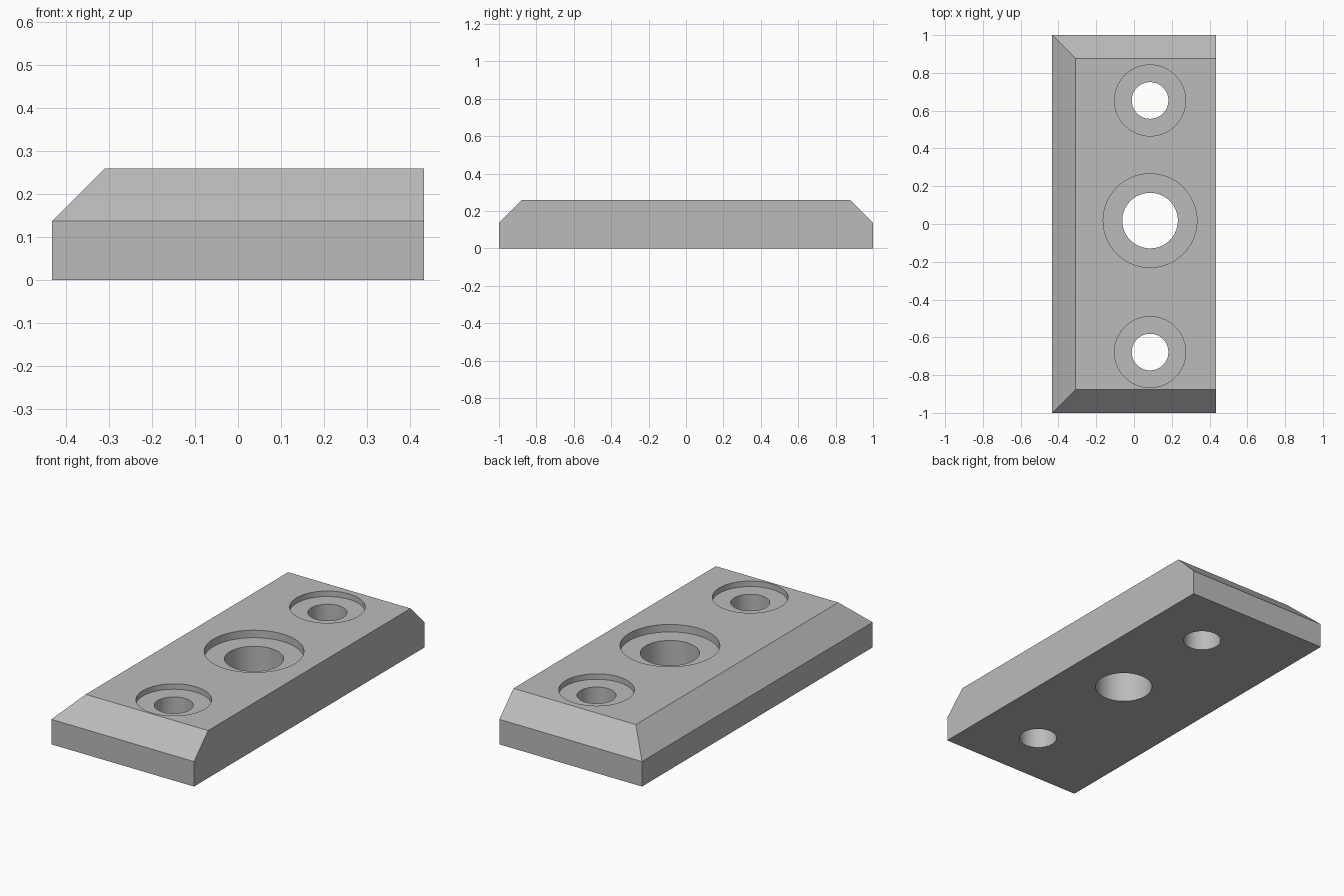
import bpy, bmesh, math

if "Cube" in bpy.data.objects:
    bpy.data.objects.remove(bpy.data.objects["Cube"], do_unlink=True)

HALF_X, HALF_Y, HEIGHT, CHAMFER = 0.433, 1.0, 0.26, 0.123
HOLE_X = 0.085

grey = bpy.data.materials.new("plain grey")
grey.use_nodes = True
colour = (0.5, 0.5, 0.5, 1)
grey.diffuse_color = colour
grey.node_tree.nodes["Principled BSDF"].inputs["Base Color"].default_value = colour

# Plate: straight lower block, then a top raised with three sloped sides
bm = bmesh.new()
outline = [(-1, -1), (1, -1), (1, 1), (-1, 1)]
base = bm.faces.new([bm.verts.new((x * HALF_X, y * HALF_Y, 0)) for x, y in outline])


def raise_face(face, height):
    result = bmesh.ops.extrude_face_region(bm, geom=[face], use_keep_orig=False)
    verts = [g for g in result["geom"] if isinstance(g, bmesh.types.BMVert)]
    bmesh.ops.translate(bm, verts=verts, vec=(0, 0, height))
    return verts, next(g for g in result["geom"] if isinstance(g, bmesh.types.BMFace))


bottom = base.copy()
bottom_verts, middle = raise_face(base, HEIGHT - CHAMFER)
top_verts, top = raise_face(middle, CHAMFER)
for v in top_verts:
    v.co.y -= math.copysign(CHAMFER, v.co.y)
    if v.co.x < 0:
        v.co.x += CHAMFER
bmesh.ops.remove_doubles(bm, verts=bm.verts[:], dist=0.0001)
bmesh.ops.recalc_face_normals(bm, faces=bm.faces[:])
mesh = bpy.data.meshes.new("plate")
bm.to_mesh(mesh)
bm.free()
plate = bpy.data.objects.new("plate", mesh)
bpy.context.collection.objects.link(plate)
mesh.materials.append(grey)


# Stepped bores: a through hole under a shallow wider recess
def cut(name, y, radius, low):
    high = HEIGHT + 0.1
    bpy.ops.mesh.primitive_cylinder_add(vertices=96, radius=radius, depth=high - low,
                                        location=(HOLE_X, y, (high + low) / 2))
    cutter = bpy.context.object
    cutter.name = name
    cutter.data.materials.append(grey)
    mod = plate.modifiers.new(name, "BOOLEAN")
    mod.operation, mod.solver, mod.object = "DIFFERENCE", "EXACT", cutter
    bpy.context.view_layer.objects.active = plate
    bpy.ops.object.modifier_apply(modifier=name)
    bpy.data.objects.remove(cutter, do_unlink=True)


for label, y, hole, recess, depth in [("front", -0.678, 0.097, 0.188, 0.03),
                                      ("middle", 0.018, 0.147, 0.248, 0.041),
                                      ("back", 0.654, 0.097, 0.188, 0.03)]:
    cut(label + "_hole", y, hole, -0.1)
    cut(label + "_recess", y, recess, HEIGHT - depth)

# Round bore walls, crisp edges
bpy.ops.object.select_all(action="DESELECT")
plate.select_set(True)
bpy.context.view_layer.objects.active = plate
bpy.ops.object.shade_smooth_by_angle(angle=math.radians(30))
